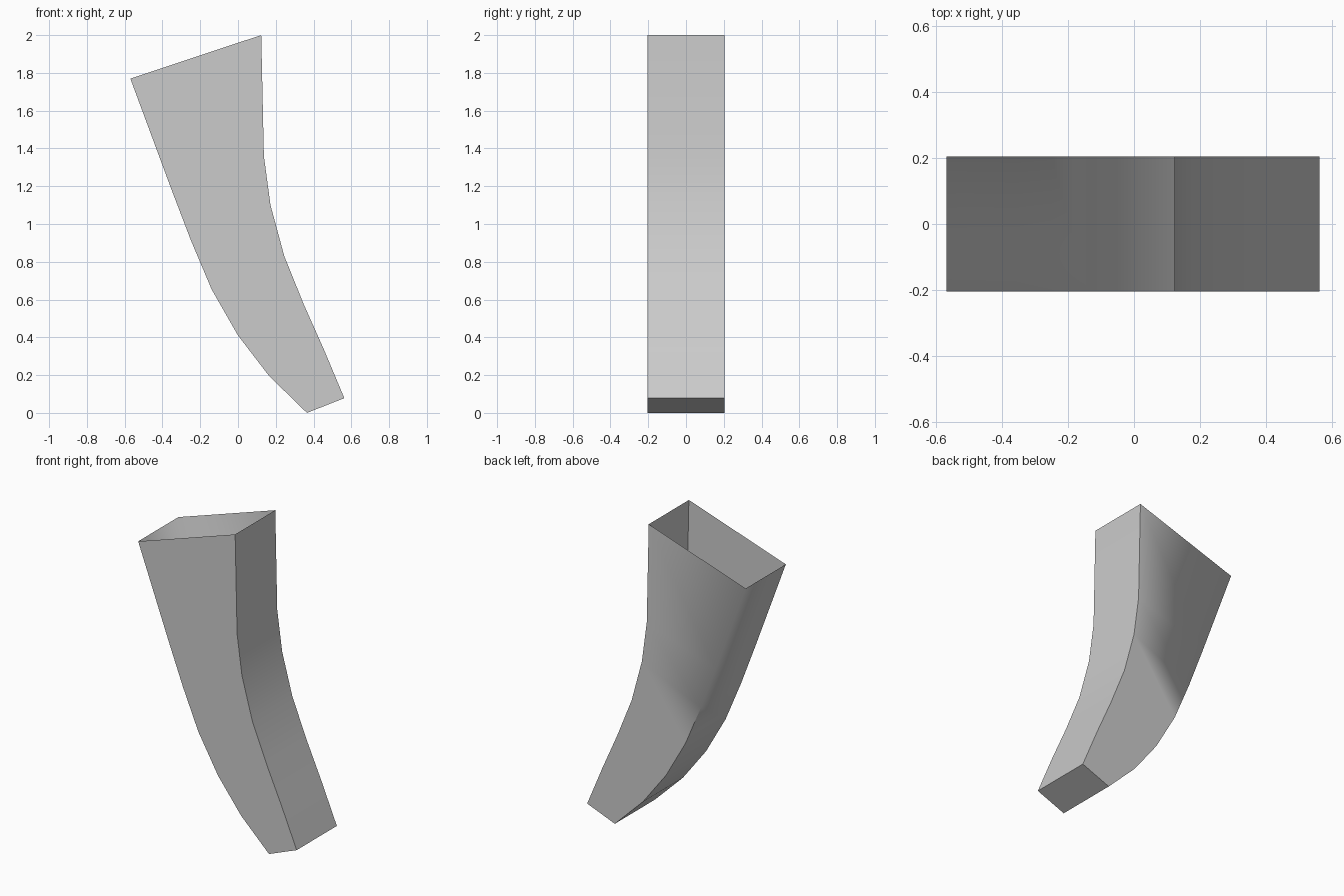
import bpy
import bmesh

cube = bpy.data.objects.get("Cube")
if cube:
    bpy.data.objects.remove(cube, do_unlink=True)

grey = bpy.data.materials.new("plain grey")
grey.use_nodes = True
colour = (0.6, 0.6, 0.6, 1)
grey.diffuse_color = colour
grey.node_tree.nodes["Principled BSDF"].inputs["Base Color"].default_value = colour

HALF_DEPTH = 0.205
# Paired outline points (x, z) from the open top down to the foot
outer = [(-0.57, 1.77), (-0.355, 1.19), (-0.25, 0.915), (-0.14, 0.655),
         (0, 0.41), (0.165, 0.195), (0.365, 0)]
inner = [(0.123, 2), (0.137, 1.36), (0.172, 1.1), (0.245, 0.83),
         (0.348, 0.575), (0.455, 0.335), (0.563, 0.078)]

# Four-sided rings joined into a curved, tapering tube
bm = bmesh.new()
rings = []
for (xo, zo), (xi, zi) in zip(outer, inner):
    corners = [(xo, -HALF_DEPTH, zo), (xi, -HALF_DEPTH, zi),
               (xi, HALF_DEPTH, zi), (xo, HALF_DEPTH, zo)]
    rings.append([bm.verts.new(c) for c in corners])

for k in range(len(rings) - 1):
    top, low = rings[k], rings[k + 1]
    for i in range(4):
        j = (i + 1) % 4
        bm.faces.new((top[i], low[i], low[j], top[j])).smooth = True
    # Crisp corners, except the upper part of the back outer corner
    for i in range(4):
        if i < 3 or k >= 2:
            bm.edges.get((top[i], low[i])).smooth = False

# Closed foot with a crisp border; the top stays open
foot = bm.faces.new(rings[-1][::-1])
for edge in foot.edges:
    edge.smooth = False

mesh = bpy.data.meshes.new("curved_leg")
bm.to_mesh(mesh)
bm.free()
mesh.materials.append(grey)
leg = bpy.data.objects.new("curved_leg", mesh)
bpy.context.collection.objects.link(leg)
